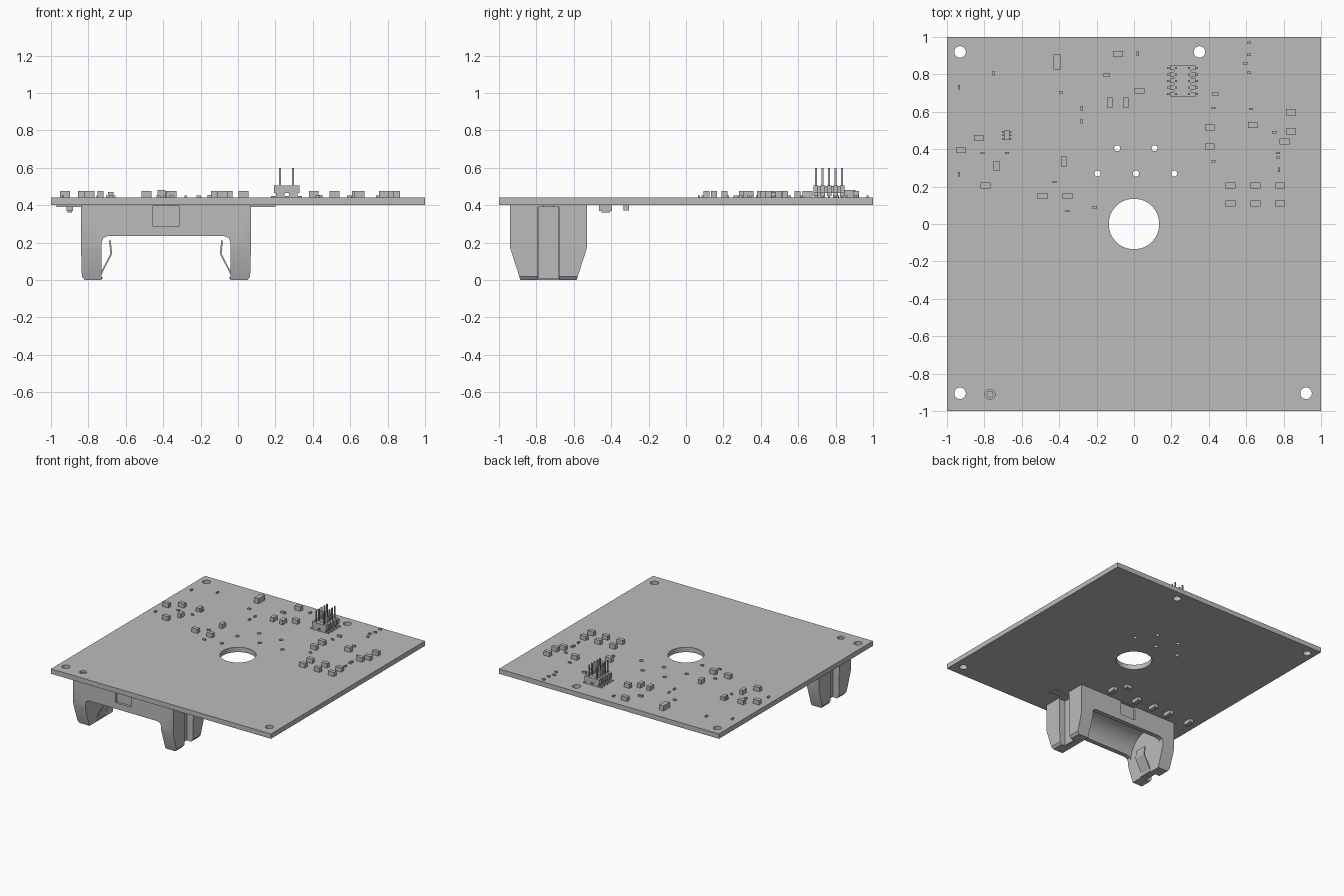
import bpy
import bmesh
import math
from mathutils import Matrix, Vector

cube = bpy.data.objects.get("Cube")
if cube:
    bpy.data.objects.remove(cube, do_unlink=True)

grey = bpy.data.materials.new("plain grey")
grey.use_nodes = True
COLOUR = (0.5, 0.5, 0.5, 1)
grey.diffuse_color = COLOUR
grey.node_tree.nodes["Principled BSDF"].inputs["Base Color"].default_value = COLOUR

BOTTOM, TOP = 0.4, 0.44


def finish(name, bm):
    bmesh.ops.recalc_face_normals(bm, faces=bm.faces)
    mesh = bpy.data.meshes.new(name)
    bm.to_mesh(mesh)
    bm.free()
    mesh.materials.append(grey)
    obj = bpy.data.objects.new(name, mesh)
    bpy.context.collection.objects.link(obj)
    return obj


def add_box(bm, low, high):
    low, high = Vector(low), Vector(high)
    matrix = Matrix.Translation((low + high) / 2) @ Matrix.Diagonal((*(high - low), 1))
    bmesh.ops.create_cube(bm, size=1, matrix=matrix)


def add_chip(bm, x, y, w, d, z0, z1):
    add_box(bm, (x - w / 2, y - d / 2, z0), (x + w / 2, y + d / 2, z1))


def add_cylinder(bm, centre, radius, length, segments=32, along_x=False):
    matrix = Matrix.Translation(centre)
    if along_x:
        matrix = matrix @ Matrix.Rotation(math.pi / 2, 4, "Y")
    bmesh.ops.create_cone(bm, cap_ends=True, segments=segments, radius1=radius,
                          radius2=radius, depth=length, matrix=matrix)


def add_prism(bm, points, offset):
    face = bm.faces.new([bm.verts.new(p) for p in points])
    out = bmesh.ops.extrude_face_region(bm, geom=[face])
    moved = [v for v in out["geom"] if isinstance(v, bmesh.types.BMVert)]
    bmesh.ops.translate(bm, verts=moved, vec=offset)


def cut(obj, bm, operation="DIFFERENCE"):
    cutter = finish("cutter", bm)
    cutter.hide_render = True
    mod = obj.modifiers.new("cut", "BOOLEAN")
    mod.object, mod.operation, mod.solver = cutter, operation, "EXACT"
    bpy.context.view_layer.objects.active = obj
    bpy.ops.object.modifier_apply(modifier=mod.name)
    bpy.data.objects.remove(cutter, do_unlink=True)


def smooth(obj):
    bpy.ops.object.select_all(action="DESELECT")
    obj.select_set(True)
    bpy.context.view_layer.objects.active = obj
    bpy.ops.object.shade_smooth_by_angle(angle=math.radians(25))


# Circuit board with its drilled holes
bm = bmesh.new()
add_box(bm, (-1, -1, BOTTOM), (1, 1, TOP))
board = finish("circuit_board", bm)
bm = bmesh.new()
PEG = (-0.77, -0.91)
holes = {
    0.135: [(0, 0)],
    0.031: [(-0.93, 0.92), (0.35, 0.92), (-0.93, -0.905), (0.92, -0.905)],
    0.027: [PEG],
    0.016: [(-0.09, 0.405), (0.11, 0.405), (-0.195, 0.27), (0.01, 0.27), (0.215, 0.27)],
}
for radius, places in holes.items():
    for x, y in places:
        add_cylinder(bm, (x, y, 0.42), radius, 0.2, 48 if radius > 0.1 else 24)
cut(board, bm)
smooth(board)

# Battery holder: arch seen from the front, tapered from the side
MID_X, MID_Y = -0.385, -0.735
half = [(0.455, BOTTOM), (0.455, 0.2), (0.45, 0.02), (0.435, 0), (0.345, 0),
        (0.345, 0.2), (0.335, 0.225), (0.31, 0.235)]
arch = [(MID_X + x, -1, z) for x, z in half]
arch += [(MID_X - x, -1, z) for x, z in reversed(half)]
bm = bmesh.new()
add_prism(bm, arch, (0, 0.6, 0))
holder = finish("battery_holder", bm)
side = [(0.205, 0.5), (0.205, 0.17), (0.147, -0.01)]
outline = [(-1, MID_Y - y, z) for y, z in side]
outline += [(-1, MID_Y + y, z) for y, z in reversed(side)]
bm = bmesh.new()
add_prism(bm, outline, (1.5, 0, 0))
cut(holder, bm, "INTERSECT")

# Round cradle, end slots and side recesses
bm = bmesh.new()
add_cylinder(bm, (MID_X, MID_Y, 0.21), 0.17, 0.69, 48, True)
cut(holder, bm)
bm = bmesh.new()
for s in (-1, 1):
    add_chip(bm, MID_X + s * 0.45, MID_Y, 0.12, 0.11, -0.1, 0.39)
    add_chip(bm, MID_X, MID_Y + s * 0.205, 0.14, 0.04, 0.285, 0.398)
cut(holder, bm)
smooth(holder)

# Locating peg
bm = bmesh.new()
add_cylinder(bm, (*PEG, 0.41), 0.018, 0.04, 24)
smooth(finish("locating_peg", bm))

# Bent spring contacts and their solder tabs
for s, name in ((-1, "right"), (1, "left")):
    bm = bmesh.new()
    path = [(0.345, 0.03), (0.288, 0.14), (0.295, 0.21)]
    strip = [(MID_X + s * x, MID_Y - 0.05, z) for x, z in path]
    strip += [(MID_X + s * (x + 0.009), MID_Y - 0.05, z) for x, z in reversed(path)]
    add_prism(bm, strip, (0, 0.1, 0))
    add_chip(bm, MID_X + s * 0.395, MID_Y, 0.01, 0.108, 0.01, 0.39)
    add_chip(bm, MID_X + s * 0.37, MID_Y, 0.06, 0.108, 0.005, 0.015)
    add_chip(bm, MID_X + s * 0.485, MID_Y, 0.2, 0.06, 0.391, BOTTOM)
    finish(name + "_contact", bm)

# Surface mounted parts on the top
wide = [(-0.085, 0.91), (0.03, 0.71), (-0.83, 0.46), (-0.925, 0.395), (-0.795, 0.205),
        (-0.49, 0.15), (-0.355, 0.15), (0.405, 0.515), (0.405, 0.415), (0.635, 0.53),
        (0.84, 0.595), (0.84, 0.495), (0.805, 0.44)]
wide += [(x, y) for x in (0.515, 0.65, 0.78) for y in (0.11, 0.207)]
deep = [(-0.13, 0.65), (-0.045, 0.65), (-0.735, 0.31), (-0.375, 0.335)]
tiny_wide = [(-0.39, 0.705), (-0.81, 0.38), (-0.68, 0.38), (-0.425, 0.225), (-0.355, 0.07),
             (-0.21, 0.09), (0.615, 0.97), (0.615, 0.905), (0.595, 0.86), (0.615, 0.81),
             (0.425, 0.62), (0.425, 0.335), (0.625, 0.615), (0.75, 0.49), (0.77, 0.38),
             (0.77, 0.355)]
tiny_deep = [(0.02, 0.91), (-0.75, 0.805), (-0.935, 0.73), (-0.28, 0.62), (-0.28, 0.55),
             (-0.935, 0.265), (0.775, 0.29)]
groups = [("wide_chips", wide, 0.053, 0.032, 0.475),
          ("deep_chips", deep, 0.03, 0.053, 0.475),
          ("tiny_wide_chips", tiny_wide, 0.022, 0.012, 0.452),
          ("tiny_deep_chips", tiny_deep, 0.012, 0.024, 0.452),
          ("tall_chip", [(-0.41, 0.865)], 0.04, 0.08, 0.482),
          ("flat_chips", [(-0.145, 0.795), (0.435, 0.695)], 0.035, 0.018, 0.455)]
for name, places, w, d, height in groups:
    bm = bmesh.new()
    for x, y in places:
        add_chip(bm, x, y, w, d, TOP, height)
    finish(name, bm)

# Small integrated circuit with legs
bm = bmesh.new()
add_chip(bm, -0.68, 0.475, 0.03, 0.05, 0.445, 0.47)
for dy in (-0.018, 0, 0.018):
    add_chip(bm, -0.68, 0.475 + dy, 0.05, 0.008, TOP, 0.452)
finish("integrated_circuit", bm)

# Pin header, one row at a time
body, pins = bmesh.new(), bmesh.new()
for row in range(5):
    y = 0.695 + row * 0.035
    add_chip(body, 0.26, y, 0.135, 0.024, 0.465, 0.505)
    add_chip(pins, 0.26, y, 0.165, 0.01, TOP, 0.45)
    for x in (0.225, 0.295):
        add_chip(body, x, y, 0.045, 0.024, 0.45, 0.465)
        add_chip(pins, x, y, 0.01, 0.01, 0.505, 0.6)
add_chip(body, 0.26, 0.765, 0.09, 0.15, 0.465, 0.503)
finish("header_body", body)
finish("header_pins", pins)

# Parts under the board
bm = bmesh.new()
for x in (-0.15, -0.39, -0.55, -0.7, -0.9):
    add_chip(bm, x, -0.43, 0.035, 0.07, 0.37, BOTTOM)
    add_chip(bm, x, -0.43, 0.025, 0.045, 0.362, 0.37)
add_chip(bm, -0.21, -0.32, 0.05, 0.03, 0.372, BOTTOM)
finish("underside_chips", bm)
